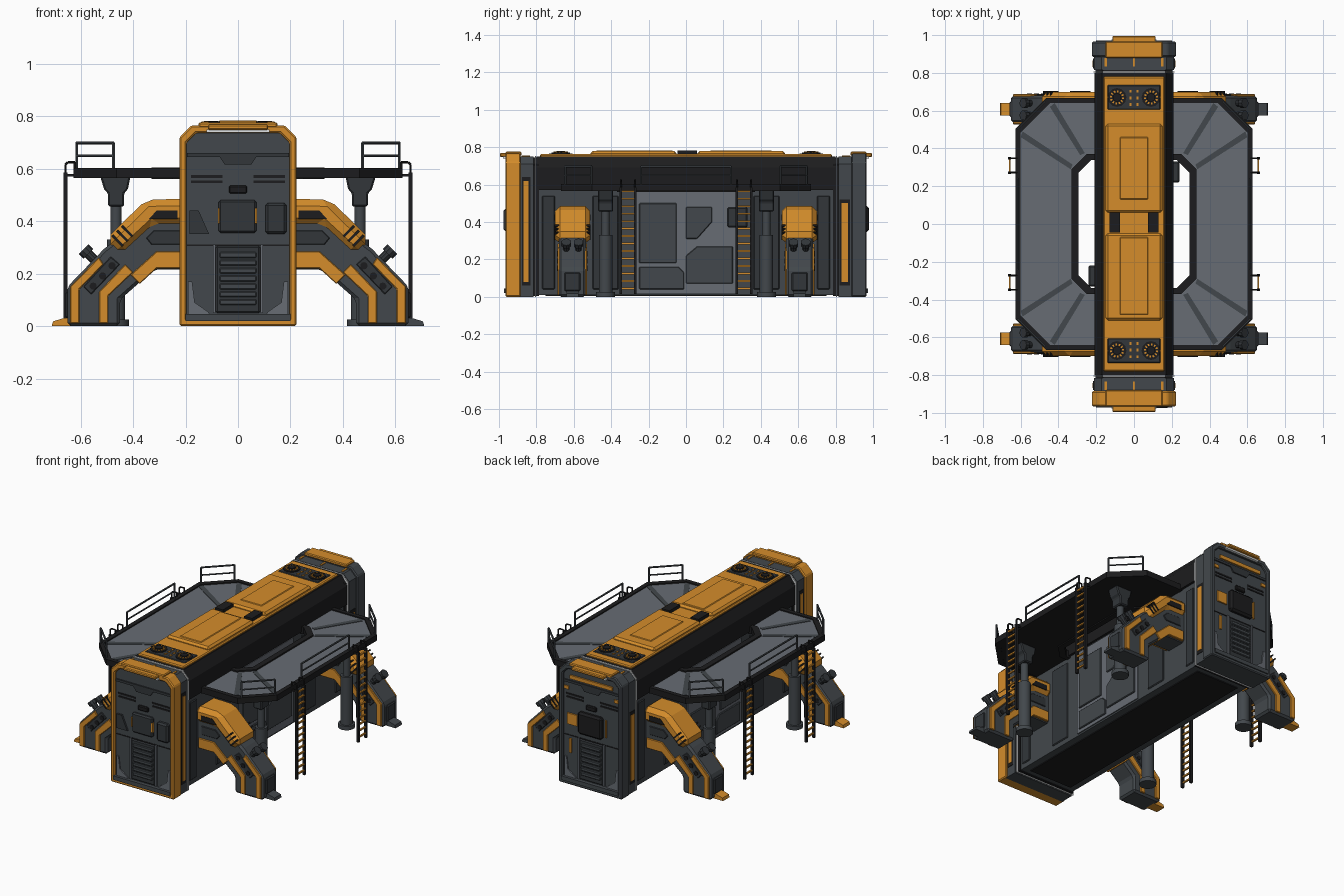
import bpy, bmesh, math
from mathutils import Vector, Matrix


def material(name, r, g, b):
    m = bpy.data.materials.new(name)
    m.diffuse_color = (r, g, b, 1)
    return m


ORANGE = material("orange paint", 0.66, 0.265, 0.024)
DARK = material("dark grey metal", 0.055, 0.064, 0.072)
MID = material("mid grey metal", 0.135, 0.15, 0.172)
DEEP = material("deep grey metal", 0.032, 0.037, 0.042)
BLACK = material("black metal", 0.012, 0.012, 0.013)
WHITE = material("white light", 0.75, 0.77, 0.78)


def finish(name, mat, bm, mirror="", bevel=0, smooth=False):
    bmesh.ops.recalc_face_normals(bm, faces=bm.faces)
    me = bpy.data.meshes.new(name)
    bm.to_mesh(me)
    bm.free()
    me.materials.append(mat)
    ob = bpy.data.objects.new(name, me)
    bpy.context.collection.objects.link(ob)
    if bevel:
        b = ob.modifiers.new("bevel", 'BEVEL')
        b.width, b.segments, b.limit_method = bevel, 1, 'ANGLE'
    if mirror:
        m = ob.modifiers.new("mirror", 'MIRROR')
        m.use_axis = ["X" in mirror, "Y" in mirror, False]
        m.use_mirror_merge = False
    if smooth:
        bpy.context.view_layer.objects.active = ob
        ob.select_set(True)
        bpy.ops.object.shade_smooth_by_angle()
        ob.select_set(False)
    return ob


def place(p, axis, d):
    return {"x": (d, p[0], p[1]), "y": (p[0], d, p[1]), "z": (p[0], p[1], d)}[axis]


def prism(bm, pts, axis, a, b):
    lo = [bm.verts.new(place(p, axis, a)) for p in pts]
    hi = [bm.verts.new(place(p, axis, b)) for p in pts]
    bm.faces.new(lo)
    bm.faces.new(hi)
    for i in range(len(pts)):
        j = (i + 1) % len(pts)
        bm.faces.new((lo[i], lo[j], hi[j], hi[i]))


def ring(bm, outer, inner, axis, a, b):
    loops = [[bm.verts.new(place(p, axis, d)) for p in pts]
             for pts, d in ((outer, a), (outer, b), (inner, b), (inner, a))]
    for k in range(4):
        A, B = loops[k], loops[(k + 1) % 4]
        for i in range(len(outer)):
            j = (i + 1) % len(outer)
            bm.faces.new((A[i], A[j], B[j], B[i]))


def box(bm, x0, x1, y0, y1, z0, z1):
    prism(bm, [(x0, y0), (x1, y0), (x1, y1), (x0, y1)], "z", z0, z1)


def tube(bm, path, r, n=6):
    for p, q in zip(path, path[1:]):
        p, q = Vector(p), Vector(q)
        rot = (q - p).to_track_quat('Z', 'Y').to_matrix().to_4x4()
        bmesh.ops.create_cone(bm, cap_ends=True, segments=n, radius1=r, radius2=r, depth=(q - p).length,
                              matrix=Matrix.Translation((p + q) / 2) @ rot)


def boxes(name, mat, rows, mirror="", bevel=0):
    bm = bmesh.new()
    for r in rows:
        box(bm, *r)
    return finish(name, mat, bm, mirror, bevel)


def prisms(name, mat, shapes, axis, a, b, mirror="", bevel=0):
    bm = bmesh.new()
    for s in shapes:
        prism(bm, s, axis, a, b)
    return finish(name, mat, bm, mirror, bevel)


def gate(w, h, c, z=0.0):
    return [(-w, z), (w, z), (w, h - c), (w - c, h), (c - w, h), (-w, h - c)]


def octagon(hx, hy, c):
    q = [(hx, hy - c), (hx - c, hy)]
    return q + [(-x, y) for x, y in q[::-1]] + [(-x, -y) for x, y in q] + [(x, -y) for x, y in q[::-1]]


# Main hull, roof and underside
boxes("hull", DARK, [(-0.195, 0.195, -0.82, 0.82, 0.01, 0.6)])
boxes("hull_underside", BLACK, [(-0.15, 0.15, -0.75, 0.75, 0.004, 0.02)])
prisms("roof_core", BLACK, [[(-0.21, 0.57), (0.21, 0.57), (0.21, 0.69), (0.17, 0.75), (-0.17, 0.75), (-0.21, 0.69)]],
       "y", -0.8, 0.8)
boxes("roof_deck", ORANGE, [(-0.162, 0.162, -0.78, 0.78, 0.73, 0.762)], bevel=0.006)
boxes("roof_hatches", ORANGE, [(-0.15, 0.15, 0.06, 0.53, 0.75, 0.779), (-0.15, 0.15, -0.51, -0.05, 0.75, 0.779)],
      bevel=0.012)
boxes("roof_hatch_panels", ORANGE, [(-0.075, 0.075, 0.13, 0.46, 0.77, 0.783), (-0.075, 0.075, -0.48, -0.07, 0.77, 0.783)],
      bevel=0.004)
boxes("roof_hatch_latches", BLACK, [(0.075, 0.13, -0.045, 0.06, 0.75, 0.782)], "X")
boxes("roof_vent_plate", DEEP, [(-0.14, 0.14, 0.605, 0.735, 0.75, 0.767)], "Y", 0.004)
bm = bmesh.new()
for r, z in ((0.05, 0.772), (0.022, 0.78)):
    tube(bm, [(0.09, 0.67, 0.75), (0.09, 0.67, z)], r, 12)
finish("roof_fans", BLACK, bm, "XY")
bm = bmesh.new()
for i in range(12):
    a, b = i * math.pi / 6, i * math.pi / 6 + 0.25
    prism(bm, [(0.09 + r * math.cos(t), 0.67 + r * math.sin(t)) for r, t in
               ((0.026, a), (0.038, a), (0.038, b), (0.026, b))], "z", 0.765, 0.776)
finish("roof_fan_blades", ORANGE, bm, "XY")
boxes("roof_vent_marks", ORANGE, [(0.012, 0.024, 0.625 + k * 0.035, 0.64 + k * 0.035, 0.76, 0.771) for k in range(3)], "XY")

# End collars with white seams and orange slots
prisms("end_collars", DARK, [gate(0.213, 0.75, 0.04)], "y", 0.815, 0.9, "Y")
prisms("collar_gap", BLACK, [gate(0.203, 0.745, 0.04, 0.005)], "y", 0.785, 0.82, "Y")
bm = bmesh.new()
ring(bm, gate(0.214, 0.752, 0.04), gate(0.2, 0.73, 0.04, 0.01), "y", 0.801, 0.808)
finish("white_seams", WHITE, bm, "Y")
boxes("collar_slots", BLACK, [(0.205, 0.216, -0.878, -0.832, 0.06, 0.64), (0.205, 0.216, 0.822, 0.876, 0.06, 0.52)], "X")
boxes("collar_stripes", ORANGE, [(0.21, 0.219, -0.868, -0.842, 0.08, 0.62), (0.21, 0.219, 0.832, 0.866, 0.08, 0.5)], "X")
boxes("collar_ticks", ORANGE, [(x - 0.006, x + 0.006, 0.835, 0.88, 0.74, 0.755) for x in (-0.15, 0, 0.15)], "Y")

# End frames: orange at the front, dark grey at the back
for name, mat, s in (("front", ORANGE, -1), ("back", DARK, 1)):
    bm = bmesh.new()
    ring(bm, gate(0.223, 0.765, 0.045), gate(0.196, 0.735, 0.035, 0.03), "y", s * 0.885, s * 0.965)
    finish(name + "_frame", mat, bm, bevel=0.006)
    prisms(name + "_wall", DARK, [gate(0.2, 0.74, 0.035, 0.02)], "y", s * 0.89, s * 0.948)
boxes("end_sills", DARK, [(-0.2, 0.2, 0.94, 0.972, 0.02, 0.045)], "Y")
boxes("end_top_visor", ORANGE, [(-0.15, 0.15, 0.88, 0.965, 0.755, 0.776), (-0.115, 0.115, 0.95, 0.995, 0.748, 0.768)], "Y", 0.005)
boxes("end_lamps", WHITE, [(-0.12, 0.12, 0.95, 0.978, 0.738, 0.75)], "Y")

# End wall panels, shared by both ends
boxes("door_frame", MID, [(-0.095, -0.085, 0.94, 0.958, 0.05, 0.31), (0.085, 0.095, 0.94, 0.958, 0.05, 0.31)], "Y")
boxes("end_doors", DEEP, [(-0.085, 0.085, 0.94, 0.957, 0.05, 0.305)], "Y", 0.006)
boxes("door_louvers", DARK, [(-0.07, 0.07, 0.95, 0.964, z, z + 0.022) for z in [0.08 + 0.03 * k for k in range(7)]], "Y", 0.004)
prisms("corner_braces", MID, [[(0.1, 0.035), (0.19, 0.035), (0.19, 0.17), (0.175, 0.17), (0.165, 0.09), (0.115, 0.055)]],
       "y", 0.945, 0.955, "XY")
boxes("end_slots", BLACK, [(0.06, 0.18, 0.94, 0.952, z, z + 0.01) for z in (0.545, 0.565)]
      + [(0.0, 0.195, 0.94, 0.951, 0.305, 0.311)], "XY")
prisms("end_upper_band", DEEP, [[(-0.195, 0.66), (0.195, 0.66), (0.195, 0.645), (0.07, 0.645), (0.05, 0.615),
                                (-0.05, 0.615), (-0.07, 0.645), (-0.195, 0.645)]], "y", 0.94, 0.956, "Y")
boxes("end_handles", BLACK, [(-0.035, 0.035, 0.94, 0.962, 0.505, 0.535)], "Y", 0.005)
boxes("front_control_panel", DEEP, [(-0.075, 0.07, -0.966, -0.94, 0.355, 0.48)], bevel=0.008)
boxes("front_side_box", DEEP, [(0.105, 0.185, -0.975, -0.94, 0.35, 0.47)], bevel=0.01)
boxes("front_panel_accents", ORANGE, [(-0.077, -0.07, -0.968, -0.95, 0.39, 0.45), (0.065, 0.073, -0.968, -0.95, 0.39, 0.45)])
prisms("front_wedge_panel", DEEP, [[(-0.185, 0.35), (-0.11, 0.35), (-0.15, 0.44), (-0.185, 0.44)]], "y", -0.96, -0.94)
boxes("back_control_box", BLACK, [(-0.085, 0.085, 0.94, 0.978, 0.345, 0.485)], bevel=0.012)
boxes("back_accents", ORANGE, [(-0.15, 0.15, 0.94, 0.958, 0.672, 0.695), (-0.19, -0.16, 0.94, 0.956, 0.6, 0.62),
                               (0.16, 0.19, 0.94, 0.956, 0.6, 0.62), (-0.105, -0.098, 0.94, 0.957, 0.36, 0.47),
                               (0.14, 0.155, 0.94, 0.957, 0.2, 0.29), (0.1, 0.17, 0.94, 0.957, 0.38, 0.45)])

# Hull side panels
boxes("side_panel_backing", MID, [(0.19, 0.202, -0.27, 0.27, 0.02, 0.56)], "X")
prisms("side_panels", DARK, [
    [(-0.25, 0.18), (-0.05, 0.18), (-0.05, 0.5), (-0.25, 0.5)],
    [(0.0, 0.31), (0.06, 0.31), (0.14, 0.4), (0.14, 0.48), (0.0, 0.48)],
    [(0.0, 0.07), (0.25, 0.07), (0.25, 0.27), (0.06, 0.27), (0.0, 0.22)],
    [(-0.25, 0.04), (-0.01, 0.04), (-0.01, 0.13), (-0.04, 0.16), (-0.25, 0.16)]], "x", 0.19, 0.21, "X", 0.004)
boxes("side_wall_panels", DEEP, [(0.19, 0.201, 0.7, 0.77, 0.04, 0.54), (0.19, 0.201, 0.36, 0.5, 0.04, 0.54)], "XY", 0.005)
boxes("side_wall_boxes", DEEP, [(0.19, 0.242, 0.22, 0.33, 0.37, 0.48), (-0.242, -0.19, -0.33, -0.22, 0.37, 0.48)], bevel=0.008)

# Octagonal walkway
bm = bmesh.new()
ring(bm, octagon(0.625, 0.665, 0.165), octagon(0.3, 0.345, 0.07), "z", 0.567, 0.59)
ring(bm, octagon(0.628, 0.668, 0.165), octagon(0.6, 0.64, 0.155), "z", 0.565, 0.602)
ring(bm, octagon(0.33, 0.37, 0.08), octagon(0.295, 0.34, 0.07), "z", 0.56, 0.604)
finish("walkway_frame", BLACK, bm)
bm = bmesh.new()
ring(bm, octagon(0.602, 0.642, 0.155), octagon(0.328, 0.368, 0.08), "z", 0.58, 0.595)
finish("walkway_floor", MID, bm)
prisms("walkway_floor_ribs", DARK, [[(0.26, 0.375), (0.285, 0.365), (0.445, 0.62), (0.42, 0.64)],
                                    [(0.325, 0.315), (0.335, 0.29), (0.6, 0.46), (0.59, 0.49)]], "z", 0.585, 0.598, "XY")

# Handrails and ladders
bm = bmesh.new()
for (x0, y0), (x1, y1), mid in (((0.475, 0.645), (0.615, 0.505), 1), ((0.615, 0.0), (0.615, 0.24), 0)):
    a, b = Vector((x0, y0, 0.59)), Vector((x1, y1, 0.59))
    up = Vector((0, 0, 0.108))
    tube(bm, [a, a + up, b + up, b] if mid else [a + up, b + up, b], 0.006)
    tube(bm, [a + up * 0.55, b + up * 0.55], 0.005)
finish("handrails", DARK, bm, "XY")
bm = bmesh.new()
for y in (0.272, 0.348):
    box(bm, 0.65, 0.666, y - 0.007, y + 0.007, 0.015, 0.585)
    tube(bm, [(0.658, y, 0.58), (0.658, y, 0.615), (0.648, y, 0.625), (0.622, y, 0.625), (0.622, y, 0.59)], 0.005)
    box(bm, 0.62, 0.66, y - 0.005, y + 0.005, 0.57, 0.58)
finish("ladder_rails", BLACK, bm, "XY")
boxes("ladder_rungs", ORANGE, [(0.653, 0.663, 0.272, 0.348, 0.04 + k * 0.04, 0.049 + k * 0.04) for k in range(14)], "XY")

# Walkway support columns
bm = bmesh.new()
for r, z0, z1 in ((0.05, 0, 0.025), (0.036, 0.025, 0.33), (0.022, 0.33, 0.5)):
    tube(bm, [(0.465, 0.43, z0), (0.465, 0.43, z1)], r, 14)
finish("support_columns", DARK, bm, "XY", smooth=True)
prisms("column_brackets", DEEP, [[(0.41, 0.57), (0.525, 0.57), (0.51, 0.52), (0.495, 0.505), (0.495, 0.455), (0.435, 0.455),
                                 (0.435, 0.505), (0.42, 0.52)]], "y", 0.39, 0.47, "XY", 0.006)

# Four splayed legs
prisms("leg_cores", DARK, [[(0.18, 0.46), (0.34, 0.46), (0.49, 0.31), (0.51, 0.295), (0.65, 0.15), (0.65, 0.0), (0.45, 0.0),
                            (0.45, 0.1), (0.32, 0.215), (0.18, 0.215)]], "y", 0.535, 0.68, "XY", 0.012)
prisms("leg_shells", ORANGE, [[(0.18, 0.485), (0.35, 0.482), (0.505, 0.33), (0.445, 0.27), (0.32, 0.385), (0.18, 0.385)]],
       "y", 0.512, 0.7, "XY", 0.026)
prisms("leg_shell_slots", BLACK, [[(0.23, 0.44), (0.31, 0.44), (0.34, 0.408), (0.23, 0.408)]]
       + [[(0.40 + d, 0.345 - d), (0.44 + d, 0.385 - d), (0.446 + d, 0.379 - d), (0.406 + d, 0.339 - d)]
          for d in (0, 0.018, 0.036)], "y", 0.51, 0.703, "XY")
prisms("leg_stripes", ORANGE, [
    [(0.2, 0.22), (0.2, 0.285), (0.31, 0.285), (0.41, 0.195), (0.375, 0.16), (0.31, 0.22)],
    [(0.53, 0.262), (0.64, 0.15), (0.64, 0.01), (0.605, 0.01), (0.605, 0.14), (0.513, 0.235)],
    [(0.40, 0.205), (0.43, 0.235), (0.53, 0.13), (0.53, 0.01), (0.495, 0.01), (0.495, 0.115)]], "y", 0.528, 0.687, "XY", 0.003)
prisms("leg_side_plates", DEEP, [[(0.22, 0.365), (0.32, 0.365), (0.35, 0.335), (0.33, 0.31), (0.22, 0.31)],
                                 [(0.45, 0.235), (0.485, 0.265), (0.59, 0.15), (0.56, 0.12)]], "y", 0.53, 0.685, "XY", 0.003)
bm = bmesh.new()
for k in range(3):
    x, z = 0.48 + k * 0.036, 0.23 - k * 0.039
    tube(bm, [(x, 0.527, z), (x, 0.69, z)], 0.014, 10)
finish("leg_bolts", BLACK, bm, "XY")
bm = bmesh.new()
for y in (0.575, 0.64):
    tube(bm, [(0.53, y, 0.235), (0.583, y, 0.288)], 0.018, 10)
    tube(bm, [(0.57, y, 0.275), (0.588, y, 0.293)], 0.026, 10)
finish("leg_exhausts", DEEP, bm, "XY", smooth=True)
boxes("leg_front_plates", DEEP, [(0.64, 0.658, 0.565, 0.65, 0.03, 0.13)], "XY", 0.006)
toe = [(0.63, 0.0), (0.71, 0.0), (0.705, 0.018), (0.665, 0.03), (0.63, 0.03)]
prisms("right_toes", DARK, [toe], "y", 0.575, 0.64, "Y")
prisms("left_toes", ORANGE, [[(-x, z) for x, z in toe]], "y", 0.575, 0.64, "Y")
